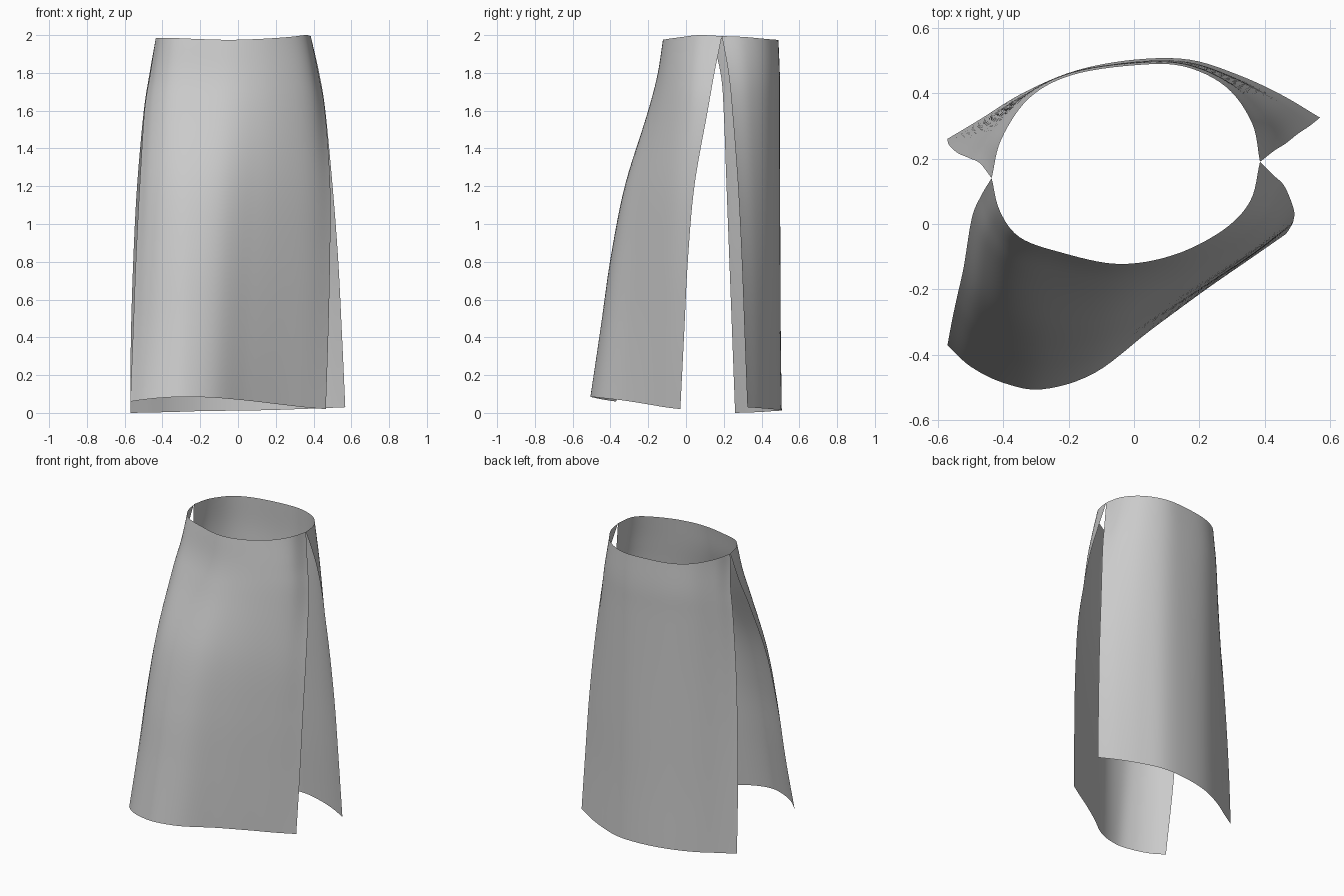
import bpy
import bmesh
from mathutils import Vector

cube = bpy.data.objects.get("Cube")
if cube:
    bpy.data.objects.remove(cube, do_unlink=True)

COLUMNS, ROWS = 48, 40

# Plain grey cloth
cloth = bpy.data.materials.new("grey_cloth")
cloth.use_nodes = True
grey = (0.6, 0.6, 0.6, 1)
cloth.diffuse_color = grey
cloth.node_tree.nodes["Principled BSDF"].inputs["Base Color"].default_value = grey


def spline(points, t):
    """Smooth curve through evenly spaced points, t from 0 to 1."""
    points = [Vector(p) for p in points]
    last = len(points) - 1
    i = min(int(t * last), last - 1)
    f = t * last - i
    b, c = points[i], points[i + 1]
    a = points[i - 1] if i > 0 else b * 2 - c
    d = points[i + 2] if i + 2 <= last else c * 2 - b
    return b + (c - a) * f / 2 + (a * 2 - b * 5 + c * 4 - d) * f**2 / 2 \
        + (b * 3 - a - c * 3 + d) * f**3 / 2


def make_panel(name, waist, hem, right_slit, left_slit, flare):
    """Cloth patch stretched between a waist, a hem and two slit edges."""
    bm = bmesh.new()
    grid = []
    for row in range(ROWS + 1):
        v = row / ROWS
        # x holds the outward flare, y holds the drop
        w, drop = spline(flare, v)
        line = []
        for col in range(COLUMNS + 1):
            u = col / COLUMNS
            top, bottom = spline(waist, u), spline(hem, u)
            p = top.lerp(bottom, w)
            for edge, side, pull in ((right_slit, 0, (1 - u)**2), (left_slit, -1, u**2)):
                ruled = Vector(waist[side]).lerp(Vector(hem[side]), w)
                p.xy += (spline(edge, v) - ruled.xy) * pull
            p.z = top.z + (bottom.z - top.z) * drop
            line.append(bm.verts.new(p))
        grid.append(line)
    for upper, lower in zip(grid, grid[1:]):
        for i in range(COLUMNS):
            bm.faces.new((upper[i], lower[i], lower[i + 1], upper[i + 1]))
    mesh = bpy.data.meshes.new(name)
    bm.to_mesh(mesh)
    bm.free()
    mesh.materials.append(cloth)
    mesh.shade_smooth()
    panel = bpy.data.objects.new(name, mesh)
    bpy.context.collection.objects.link(panel)
    return panel


# Front panel, swept forward towards one side
make_panel(
    "front_panel",
    waist=[(-.435, .14, 1.985), (-.41, .04, 1.985), (-.35, -.04, 1.985),
           (-.23, -.085, 1.98), (-.05, -.122, 1.975), (.12, -.095, 1.98),
           (.27, -.02, 1.99), (.355, .07, 2), (.385, .19, 1.995)],
    hem=[(-.57, -.37, .06), (-.5, -.435, .07), (-.4, -.485, .08),
         (-.28, -.505, .085), (-.12, -.455, .08), (.05, -.325, .065),
         (.22, -.2, .045), (.35, -.11, .03), (.465, -.03, .02)],
    right_slit=[(-.435, .14), (-.465, .09), (-.495, .02), (-.52, -.13),
                (-.54, -.22), (-.555, -.29), (-.57, -.37)],
    left_slit=[(.385, .19), (.425, .15), (.46, .115), (.488, .045),
               (.487, .01), (.478, -.01), (.465, -.03)],
    flare=[(0, 0), (.05, .1), (.2, .2), (.55, .4), (.76, .6), (.89, .8), (1, 1)],
)

# Back panel, hanging almost straight
back = make_panel(
    "back_panel",
    waist=[(-.435, .14, 1.985), (-.405, .26, 1.985), (-.32, .385, 1.98),
           (-.19, .455, 1.975), (.0, .485, 1.975), (.15, .482, 1.975),
           (.28, .42, 1.98), (.36, .31, 1.99), (.385, .19, 1.995)],
    hem=[(-.57, .26, 0), (-.47, .32, .002), (-.34, .4, .005),
         (-.18, .468, .01), (.0, .502, .012), (.17, .502, .015),
         (.32, .455, .02), (.45, .395, .025), (.568, .325, .03)],
    right_slit=[(-.435, .14), (-.47, .185), (-.5, .2), (-.535, .215),
                (-.555, .23), (-.567, .245), (-.57, .26)],
    left_slit=[(.385, .19), (.43, .225), (.462, .245), (.5, .275),
               (.53, .295), (.55, .31), (.568, .325)],
    flare=[(0, 0), (.25, .1), (.45, .2), (.68, .4), (.83, .6), (.95, .8), (1, 1)],
)
# Turn the back panel's faces outward
back.data.flip_normals()
